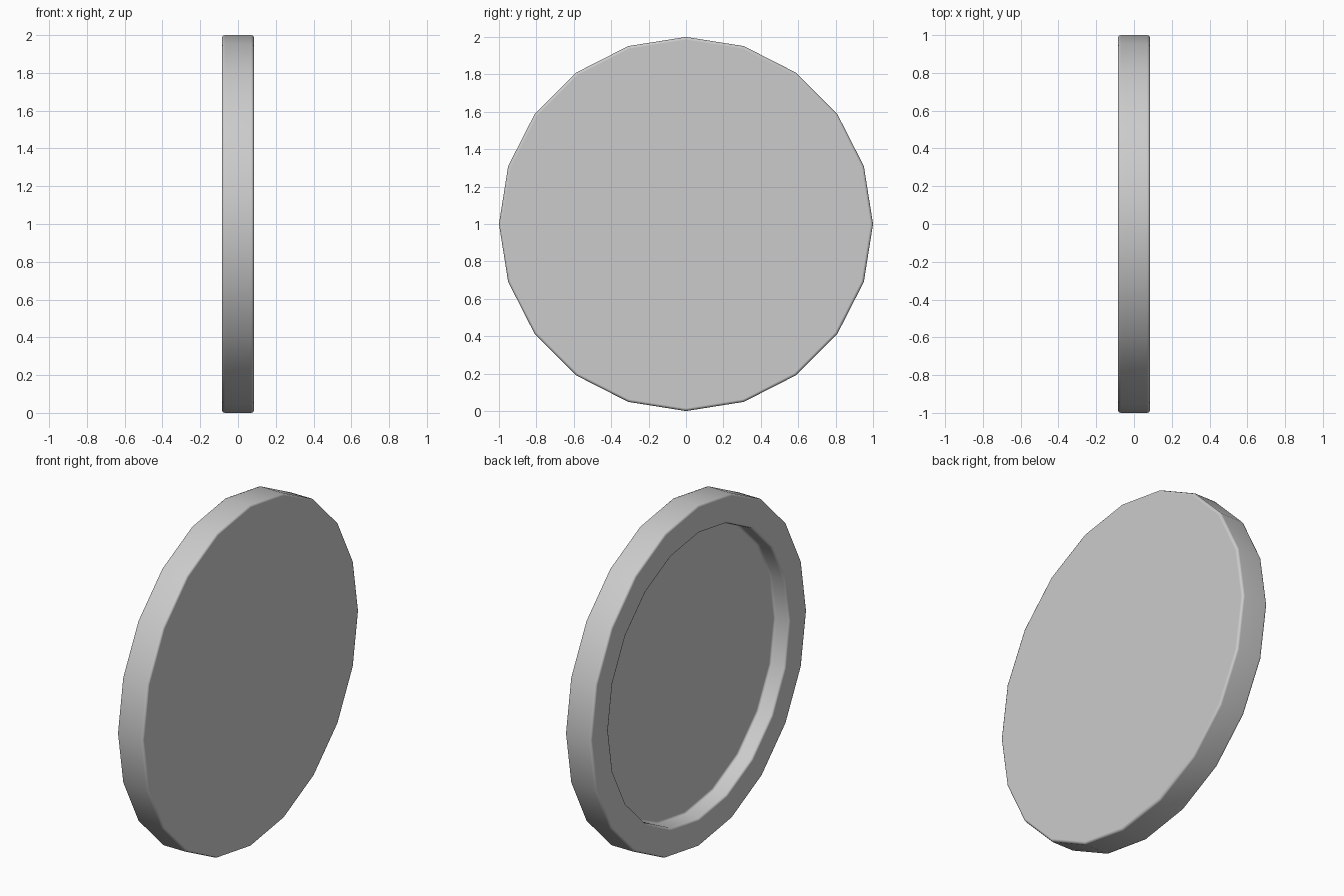
import bpy, bmesh, math

if "Cube" in bpy.data.objects:
    bpy.data.objects.remove(bpy.data.objects["Cube"])

SIDES = 20
R, HALF = 1.0, 0.085      # outer radius, half thickness
B = 0.015                 # edge bevel
RI, FLOOR = 0.835, 0.005  # recess wall radius, recess floor x


def corner(x, r, sx, sr):
    """Rounded corner: three points from the flat face to the cylindrical wall."""
    k = B * (1 - math.sqrt(0.5))
    return [(x, r + sr * B), (x + sx * k, r + sr * k), (x + sx * B, r)]


# Profile (x, radius): front face edge, rim, back face, recess wall, recess floor edge
profile = (corner(HALF, R, -1, -1)
           + corner(-HALF, R, 1, -1)[::-1]
           + corner(-HALF, RI, 1, 1)
           + corner(FLOOR - HALF + 0.09, RI, -1, -1)[::-1])

# Lathe the profile around the x axis into a low-sided disc
bm = bmesh.new()
rings = []
for x, r in profile:
    rings.append([bm.verts.new((x,
                                r * math.sin(2 * math.pi * i / SIDES),
                                1 + r * math.cos(2 * math.pi * i / SIDES)))
                  for i in range(SIDES)])
for a, b in zip(rings, rings[1:]):
    for i in range(SIDES):
        j = (i + 1) % SIDES
        bm.faces.new((a[i], a[j], b[j], b[i]))

# Flat front face and recess floor
bm.faces.new(rings[0])
bm.faces.new(rings[-1])
bmesh.ops.recalc_face_normals(bm, faces=bm.faces)
for f in bm.faces:
    f.smooth = True

mesh = bpy.data.meshes.new("recessed_disc")
bm.to_mesh(mesh)
bm.free()
disc = bpy.data.objects.new("recessed_disc", mesh)
bpy.context.collection.objects.link(disc)

# Keep the large faces flat-looking while the bevels stay smooth
wn = disc.modifiers.new("weighted_normals", 'WEIGHTED_NORMAL')
wn.keep_sharp = True
